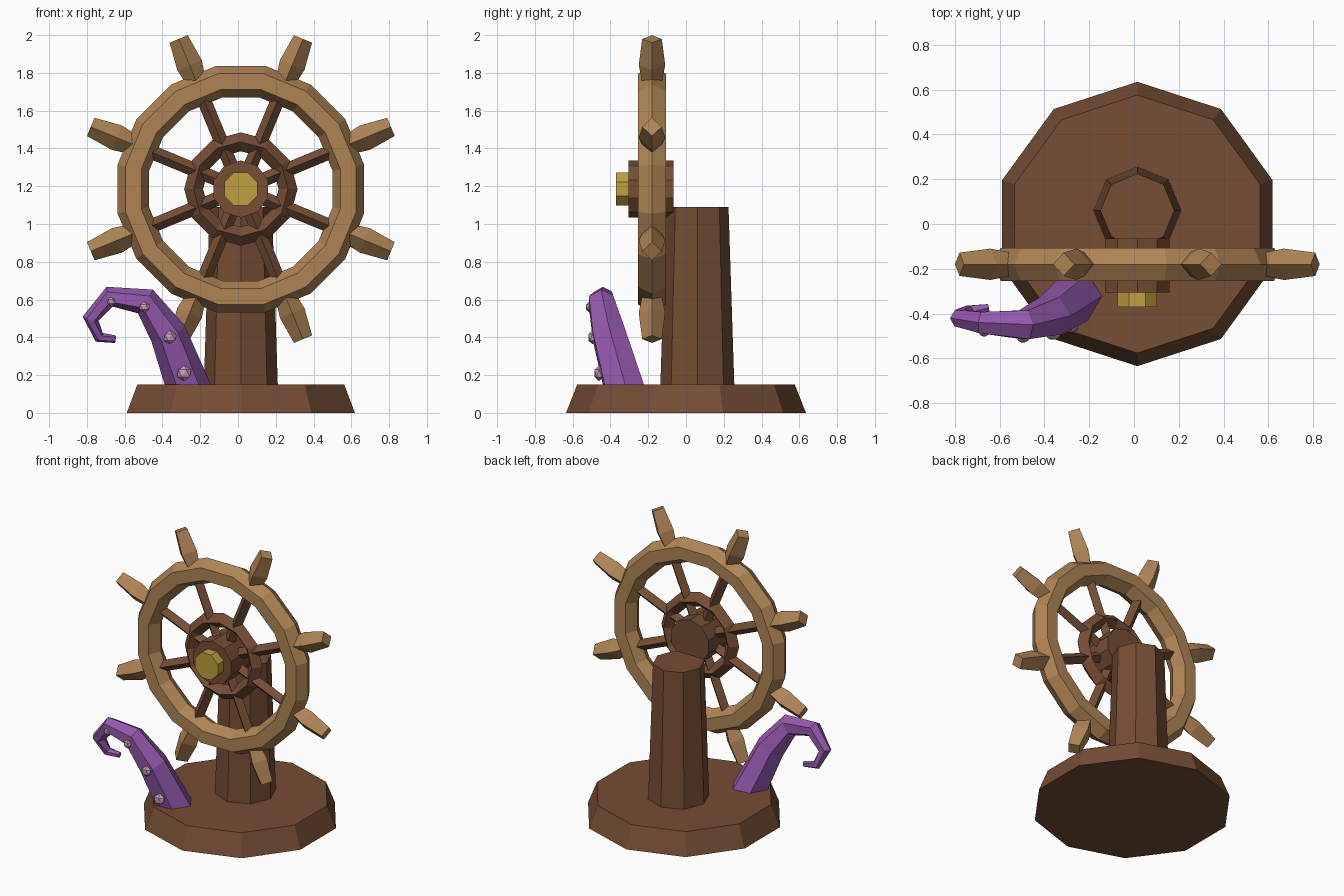
import bpy
from math import cos, sin, pi, radians
from mathutils import Vector, Matrix

if "Cube" in bpy.data.objects:
    bpy.data.objects.remove(bpy.data.objects["Cube"], do_unlink=True)


def material(name, rgb):
    m = bpy.data.materials.new(name)
    m.use_nodes = True
    m.diffuse_color = (*rgb, 1)
    m.node_tree.nodes["Principled BSDF"].inputs["Base Color"].default_value = (*rgb, 1)
    return m


DARK_WOOD = material("dark_wood", (0.18, 0.075, 0.035))
LIGHT_WOOD = material("light_wood", (0.43, 0.23, 0.09))
GOLD = material("gold", (0.52, 0.35, 0.05))
PURPLE = material("purple_skin", (0.30, 0.10, 0.42))
PINK = material("sucker_pink", (0.58, 0.33, 0.50))

CX = 0.015
WHEEL = Vector((CX, -0.18, 1.185))
FACING = Matrix.Rotation(pi / 2, 4, 'X')  # local z points to the front


def loft(name, rings, mat, matrix=Matrix()):
    """Skin a list of equal-sized point rings and cap both ends."""
    n = len(rings[0])
    faces = [list(range(n))[::-1], [(len(rings) - 1) * n + i for i in range(n)]]
    for k in range(len(rings) - 1):
        for i in range(n):
            j = (i + 1) % n
            faces.append([k * n + i, k * n + j, (k + 1) * n + j, (k + 1) * n + i])
    mesh = bpy.data.meshes.new(name)
    mesh.from_pydata([p for r in rings for p in r], [], faces)
    mesh.materials.append(mat)
    ob = bpy.data.objects.new(name, mesh)
    ob.matrix_world = matrix
    bpy.context.collection.objects.link(ob)
    return ob


def turned(name, profile, sides, mat, matrix=Matrix(), turn=0.0):
    """Faceted turned part from (radius, height) pairs, first corner on local +y."""
    angles = [pi / 2 + turn + 2 * pi * i / sides for i in range(sides)]
    rings = [[(r * cos(a), r * sin(a), z) for a in angles] for r, z in profile]
    return loft(name, rings, mat, matrix)


def hoop(name, major, minor, segments, sides, mat, turn=0.0):
    bpy.ops.mesh.primitive_torus_add(major_segments=segments, minor_segments=sides,
                                     major_radius=major, minor_radius=minor)
    ob = bpy.context.object
    ob.name = name
    ob.matrix_world = Matrix.Translation(WHEEL) @ FACING @ Matrix.Rotation(turn, 4, 'Z')
    ob.data.materials.append(mat)
    return ob


# Base and post
turned("base", [(0.635, 0), (0.576, 0.15)], 10, DARK_WOOD, Matrix.Translation((CX, 0, 0)))
turned("post", [(0.196, 0.14), (0.165, 1.09)], 8, DARK_WOOD, Matrix.Translation((CX, 0.06, 0)))

# Wheel rings, hub and cap
hoop("wheel_rim", 0.58, 0.085, 16, 6, LIGHT_WOOD, radians(11.25))
hoop("inner_ring", 0.25, 0.05, 12, 4, DARK_WOOD)
hub_frame = Matrix.Translation(WHEEL) @ FACING
turned("hub", [(0.151, -0.115), (0.151, 0.125)], 10, DARK_WOOD, hub_frame)
turned("hub_cap", [(0.095, 0.12), (0.095, 0.19)], 8, GOLD, hub_frame, pi / 8)

# Spokes and handles
for k in range(8):
    spin = Matrix.Translation(WHEEL) @ Matrix.Rotation(radians(22.5 + 45 * k), 4, 'Y')
    turned(f"spoke_{k + 1}", [(0.037, 0.1), (0.037, 0.53)], 4, DARK_WOOD, spin)
    turned(f"handle_{k + 1}", [(0.05, 0.6), (0.07, 0.71), (0.052, 0.86)], 4, LIGHT_WOOD, spin)

# Tentacle: centre and radius of each section
path = [
    ((-0.25, -0.32, 0.10), 0.118),
    ((-0.37, -0.41, 0.42), 0.098),
    ((-0.49, -0.45, 0.59), 0.074),
    ((-0.68, -0.44, 0.615), 0.055),
    ((-0.78, -0.42, 0.50), 0.043),
    ((-0.735, -0.39, 0.40), 0.030),
    ((-0.65, -0.375, 0.39), 0.020),
]
centres = [Vector(p) for p, _ in path]
rings = []
for i, (_, radius) in enumerate(path):
    tangent = (centres[min(i + 1, len(path) - 1)] - centres[max(i - 1, 0)]).normalized()
    front = Vector((0, -1, 0))
    front = (front - tangent * front.dot(tangent)).normalized()
    across = tangent.cross(front)
    rings.append([centres[i] + radius * (cos(a) * across + sin(a) * front)
                  for a in (2 * pi * s / 6 for s in range(6))])
# across x front runs against the tangent, so reverse the winding
loft("tentacle", [r[::-1] if (r[1] - r[0]).cross(r[2] - r[1]).dot(
    centres[min(i + 1, len(path) - 1)] - centres[max(i - 1, 0)]) < 0 else r
    for i, r in enumerate(rings)], PURPLE)

# Suckers along the front of the tentacle
suckers = [((-0.285, -0.46, 0.21), 0.042), ((-0.36, -0.495, 0.40), 0.037),
           ((-0.495, -0.51, 0.56), 0.031), ((-0.67, -0.487, 0.59), 0.025)]
for k, (place, radius) in enumerate(suckers):
    bpy.ops.mesh.primitive_ico_sphere_add(subdivisions=1, radius=radius, location=place)
    ob = bpy.context.object
    ob.name = f"sucker_{k + 1}"
    ob.scale.y = 0.7
    ob.data.materials.append(PINK)
